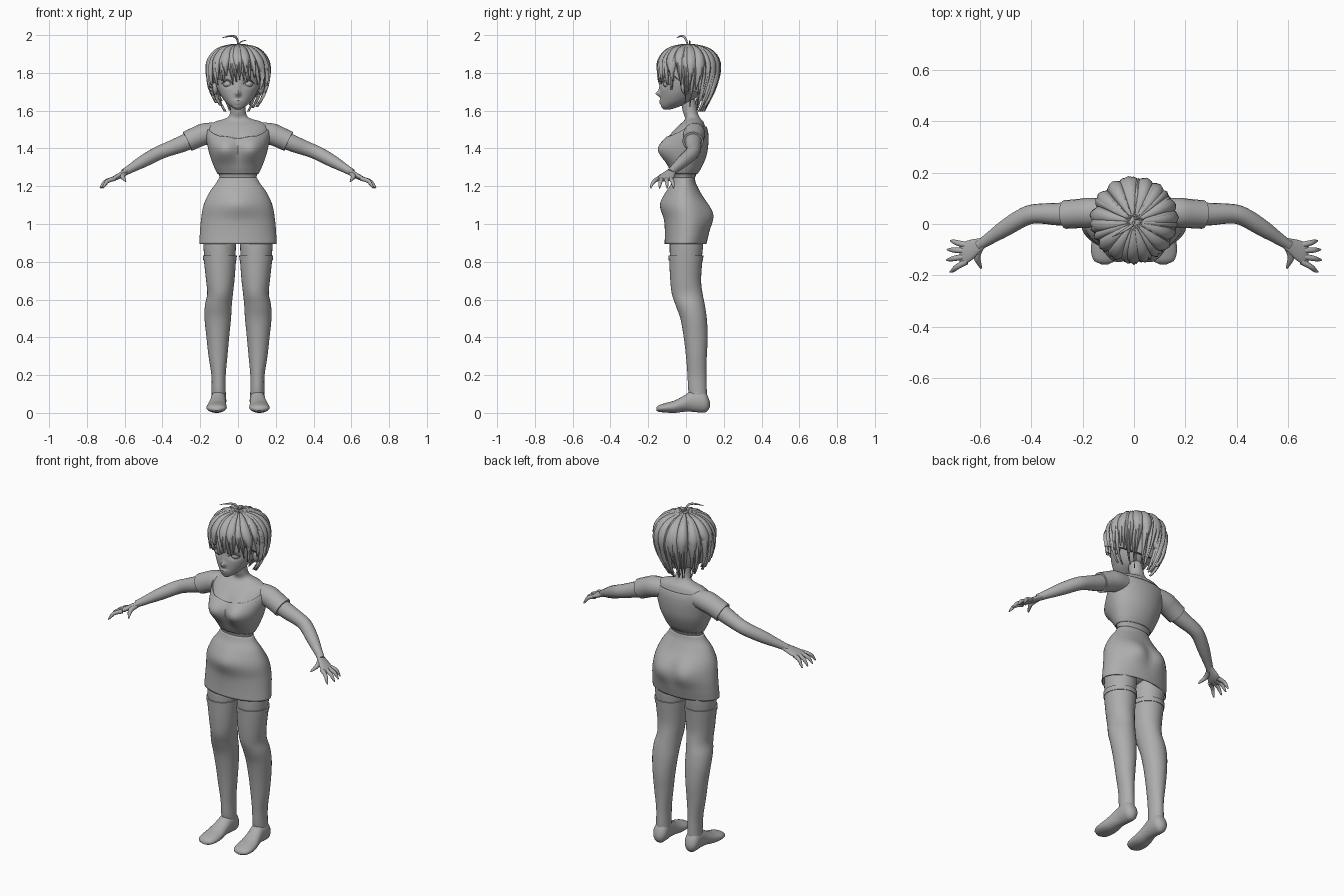
import bpy, bmesh, math, random
from math import sin, cos, pi, exp
from mathutils import Vector

random.seed(4)
if "Cube" in bpy.data.objects:
    bpy.data.objects.remove(bpy.data.objects["Cube"])

grey = bpy.data.materials.new("plain_grey")
grey.use_nodes = True
COL = (0.42, 0.42, 0.42, 1)
grey.diffuse_color = COL
grey.node_tree.nodes["Principled BSDF"].inputs["Base Color"].default_value = COL


def add(name, bm, mirror=False, thick=0):
    """Turn a bmesh into a shaded object, optionally mirrored or thickened."""
    bmesh.ops.recalc_face_normals(bm, faces=bm.faces)
    me = bpy.data.meshes.new(name)
    bm.to_mesh(me)
    bm.free()
    me.materials.append(grey)
    ob = bpy.data.objects.new(name, me)
    bpy.context.collection.objects.link(ob)
    if thick:
        mod = ob.modifiers.new("thickness", "SOLIDIFY")
        mod.thickness = thick
    if mirror:
        ob.modifiers.new("mirror", "MIRROR")
    for o in bpy.context.selected_objects:
        o.select_set(False)
    ob.select_set(True)
    bpy.context.view_layer.objects.active = ob
    bpy.ops.object.shade_smooth_by_angle(angle=math.radians(50))
    return ob


def section(st, s):
    """Smoothly interpolate the stations (s, centre, half width, low, high)."""
    s = min(max(s, st[0][0]), st[-1][0])
    i = next(k for k in range(len(st) - 1) if s <= st[k + 1][0])

    def slope(j, c):
        a, b = st[max(j - 1, 0)], st[min(j + 1, len(st) - 1)]
        return (b[c] - a[c]) / (b[0] - a[0])
    h = st[i + 1][0] - st[i][0]
    t = (s - st[i][0]) / h
    return [(1 + 2 * t) * (1 - t) ** 2 * st[i][c] + t * t * (3 - 2 * t) * st[i + 1][c]
            + h * t * (1 - t) * ((1 - t) * slope(i, c) - t * slope(i + 1, c)) for c in range(1, 5)]


def point(st, a, s, off=0, bumps=(), axis="z"):
    """Point on a lofted surface; angle -90 degrees is the front."""
    c, r, lo, hi = section(st, s)
    u = c + (r + off) * cos(a)
    v = (lo + hi) / 2 + ((hi - lo) / 2 + off) * sin(a)
    for bx, bz, sx, sz, amp, side in bumps:      # local swellings on front (-1) or back (1)
        face = min(1, max(0, side * sin(a)) * 2)
        v += side * amp * face * exp(-((abs(u) - bx) / sx) ** 2 - ((s - bz) / sz) ** 2)
    return Vector({"z": (u, v, s), "y": (u, s, v), "x": (s, u, v)}[axis])


def loft(name, st, n=40, m=28, lo=None, hi=None, off=0, bumps=(), axis="z",
         caps=True, mirror=False, thick=0):
    bm = bmesh.new()
    rings = []
    for j in range(m + 1):
        ring = []
        for k in range(n):
            a = 2 * pi * k / n
            s0 = lo(a) if lo else st[0][0]
            s1 = hi(a) if hi else st[-1][0]
            ring.append(bm.verts.new(point(st, a, s0 + (s1 - s0) * j / m, off, bumps, axis)))
        rings.append(ring)
    for p, q in zip(rings, rings[1:]):
        for k in range(n):
            bm.faces.new((p[k], p[(k + 1) % n], q[(k + 1) % n], q[k]))
    if caps:
        bm.faces.new(rings[0])
        bm.faces.new(rings[-1])
    return add(name, bm, mirror, thick)


def tube(name, pts, mirror=False, sides=5):
    """Round tapering limb along points (x, y, z, radius)."""
    cu = bpy.data.curves.new(name, "CURVE")
    cu.dimensions = "3D"
    cu.bevel_depth, cu.bevel_resolution, cu.use_fill_caps = 1, sides, True
    sp = cu.splines.new("NURBS")
    sp.points.add(len(pts) - 1)
    for p, q in zip(sp.points, pts):
        p.co, p.radius = (*q[:3], 1), q[3]
    sp.order_u, sp.use_endpoint_u, sp.resolution_u = 3, True, 6
    tmp = bpy.data.objects.new(name + "_path", cu)
    bm = bmesh.new()
    me = tmp.to_mesh()
    bm.from_mesh(me)
    tmp.to_mesh_clear()
    bpy.data.objects.remove(tmp)
    bmesh.ops.remove_doubles(bm, verts=bm.verts, dist=0.0002)
    return add(name, bm, mirror)


def ball(name, loc, scale, mirror=False):
    bm = bmesh.new()
    bmesh.ops.create_uvsphere(bm, u_segments=20, v_segments=12, radius=1)
    for v in bm.verts:
        v.co = Vector(a * b for a, b in zip(v.co, scale)) + Vector(loc)
    return add(name, bm, mirror)


# Torso, neck and fitted top
torso = [(1.18, 0, .105, -.075, .05), (1.24, 0, .092, -.06, .042), (1.3, 0, .118, -.08, .075),
         (1.36, 0, .14, -.09, .1), (1.42, 0, .155, -.09, .11), (1.48, 0, .165, -.07, .11),
         (1.52, 0, .155, -.04, .1), (1.545, 0, .115, -.012, .09), (1.56, 0, .06, -.005, .075),
         (1.59, 0, .042, -.015, .062), (1.66, 0, .04, -.03, .05)]
bust = [(.075, 1.395, .075, .07, .06, -1)]
loft("torso", torso, n=56, m=50, bumps=bust)
loft("top", torso, n=56, m=34, off=.008, bumps=bust, caps=False, thick=.004,
     lo=lambda a: 1.265,
     hi=lambda a: 1.535 - (.07 if sin(a) < 0 else .02) * min(1, abs(sin(a)) * 1.2) - .012 * max(0, -sin(a)) ** 30)
loft("waistband", torso, m=4, off=.004, caps=False, lo=lambda a: 1.235, hi=lambda a: 1.262)

# Skirt and hips
skirt = [(.895, 0, .205, -.113, .108), (.95, 0, .202, -.112, .12), (1.02, 0, .196, -.113, .125),
         (1.1, 0, .182, -.12, .11), (1.17, 0, .15, -.098, .075), (1.215, 0, .117, -.075, .053),
         (1.245, 0, .1, -.065, .046)]
loft("skirt", skirt, n=56, m=36, caps=False, thick=.005,
     bumps=[(.075, 1.05, .07, .07, .03, 1), (0, 1.11, .09, .07, .018, -1)])
ball("hips", (0, 0, 1.04), (.17, .1, .12))

# Legs, stockings and feet
leg = [(.08, .102, .038, .02, .11), (.12, .102, .037, .012, .11), (.2, .103, .038, .008, .108),
       (.3, .106, .05, 0, .11), (.4, .107, .06, -.012, .115), (.5, .107, .07, -.03, .11),
       (.57, .104, .071, -.055, .1), (.63, .095, .068, -.075, .088), (.7, .094, .075, -.083, .08),
       (.82, .096, .086, -.089, .088), (.9, .097, .09, -.09, .095), (1.0, .095, .085, -.08, .09)]
loft("thigh", leg, n=32, m=10, lo=lambda a: .8, off=-.004, mirror=True)
loft("stocking", leg, n=32, m=48, hi=lambda a: .832, mirror=True)
loft("stocking_band", leg, n=32, m=3, off=.003, lo=lambda a: .808, hi=lambda a: .834, mirror=True)
foot = [(-.157, .114, .014, .012, .028), (-.145, .114, .04, .006, .04), (-.11, .114, .053, .002, .052),
        (-.06, .112, .052, 0, .066), (-.01, .108, .045, .006, .092), (.03, .104, .041, .006, .118),
        (.08, .103, .041, .002, .125), (.11, .103, .035, .006, .1), (.126, .103, .014, .03, .06)]
loft("foot", foot, n=24, m=24, axis="y", mirror=True)

# Arms and sleeves
tube("sleeve", [(.1, .045, 1.485, .05), (.165, .045, 1.482, .06), (.22, .04, 1.46, .056),
                (.268, .037, 1.437, .056)], True, 7)
tube("arm", [(.2, .04, 1.465, .047), (.28, .037, 1.43, .046), (.37, .042, 1.396, .038),
             (.42, .035, 1.377, .037), (.5, -.015, 1.333, .034), (.56, -.055, 1.298, .024),
             (.605, -.085, 1.272, .019)], True, 7)
palm = [(.565, -.06, .018, 1.278, 1.31), (.6, -.083, .028, 1.255, 1.29),
        (.635, -.102, .041, 1.236, 1.268), (.665, -.115, .043, 1.226, 1.25),
        (.68, -.118, .03, 1.226, 1.238)]
loft("palm", palm, n=20, m=12, axis="x", mirror=True)
for label, y0, x1, y1 in (("little", -.082, .715, -.066), ("ring", -.104, .727, -.1),
                          ("middle", -.126, .73, -.14), ("index", -.146, .717, -.186)):
    tube(label + "_finger", [(.652, y0, 1.24, .012), ((.655 + x1) / 2 + .005, (y0 + y1) / 2, 1.232, .011),
                             (x1 - .01, y1 * .95 + y0 * .05, 1.205, .008), (x1, y1, 1.19, .003)], True)
tube("thumb", [(.6, -.09, 1.268, .015), (.615, -.125, 1.255, .014), (.605, -.15, 1.24, .01),
               (.595, -.172, 1.226, .004)], True)

# Head and face
head = [(1.607, 0, .014, -.118, -.08), (1.62, 0, .036, -.13, -.04), (1.65, 0, .07, -.134, .03),
        (1.7, 0, .102, -.135, .08), (1.76, 0, .122, -.134, .12), (1.83, 0, .128, -.13, .14),
        (1.9, 0, .1, -.095, .11), (1.935, 0, .04, -.04, .05)]
loft("head", head, n=96, m=72,
     bumps=[(0, 1.69, .013, .014, .022, -1), (0, 1.715, .011, .03, .008, -1),
            (0, 1.652, .022, .006, .007, -1), (0, 1.64, .018, .006, .006, -1),
            (.055, 1.742, .026, .017, -.014, -1)])
ball("eye", (.054, -.098, 1.742), (.026, .024, .02), True)
tube("eyelid", [(.028, -.128, 1.742, .002), (.045, -.131, 1.761, .004), (.068, -.122, 1.761, .004),
                (.086, -.1, 1.744, .002)], True, 3)
ball("ear", (.122, .0, 1.725), (.018, .026, .04), True)

# Hair cap and overlapping pointed locks
hair = [(1.59, 0, .08, -.08, .09), (1.65, 0, .12, -.115, .12), (1.72, 0, .15, -.135, .15),
        (1.8, 0, .16, -.143, .17), (1.86, 0, .153, -.138, .168), (1.91, 0, .122, -.108, .138),
        (1.94, 0, .076, -.062, .088), (1.953, 0, .015, -.005, .025)]


def hem(a):
    """Height of the hairline: high at the front, low at the nape."""
    f = -sin(a)
    if f > 0:
        return 1.70 + .1 * min(1, f * 1.3)
    return 1.70 - .06 * -f


loft("hair_cap", hair, n=48, m=24, lo=lambda a: hem(a) + .02, off=-.004, thick=.004)


def lock(name, a, low, width, lift, sweep):
    bm = bmesh.new()
    steps, rows = 14, []
    for i in range(steps + 1):
        t = i / steps
        z = 1.952 - (1.952 - low) * (.35 * t * t + .65 * t ** 1.6)
        w = width * (.75 + .25 * t) * min(1, (1 - t) * 2.6 + .01)
        b = a + sweep * t * t
        flare = lift + .012 * max(0, t - .6)
        rows.append([bm.verts.new(point(hair, b + k * w, z, flare * (1 - t ** 4) + o))
                     for k, o in ((-1, -.008), (-.45, .003), (0, .008), (.45, .003), (1, -.008))])
    for p, q in zip(rows, rows[1:]):
        for k in range(4):
            bm.faces.new((p[k], p[k + 1], q[k + 1], q[k]))
    return add(name, bm, thick=.003)


for layer, (count, lift, rise) in enumerate(((26, 0, 0), (22, .005, .04), (15, .009, .1))):
    for i in range(count):
        a = 2 * pi * (i + .5 * layer) / count + random.uniform(-.06, .06)
        front = max(0, -sin(a))
        low = hem(a) - .05 + (rise if front < .5 else rise * .3) + random.uniform(-.02, .02)
        lock(f"hair_lock_{layer}_{i}", a, max(low, 1.595), 3.9 / count, lift,
             random.uniform(-.14, .14) + .15 * (front > .5))

# Upright strands at the crown
tube("crown_strand", [(0, .01, 1.945, .004), (.0, .0, 1.985, .006), (-.035, -.025, 2.0, .006),
                      (-.085, -.05, 1.985, .001)])
tube("short_crown_strand", [(0, .02, 1.945, .004), (.012, .02, 1.972, .004), (.045, .02, 1.972, .001)])
